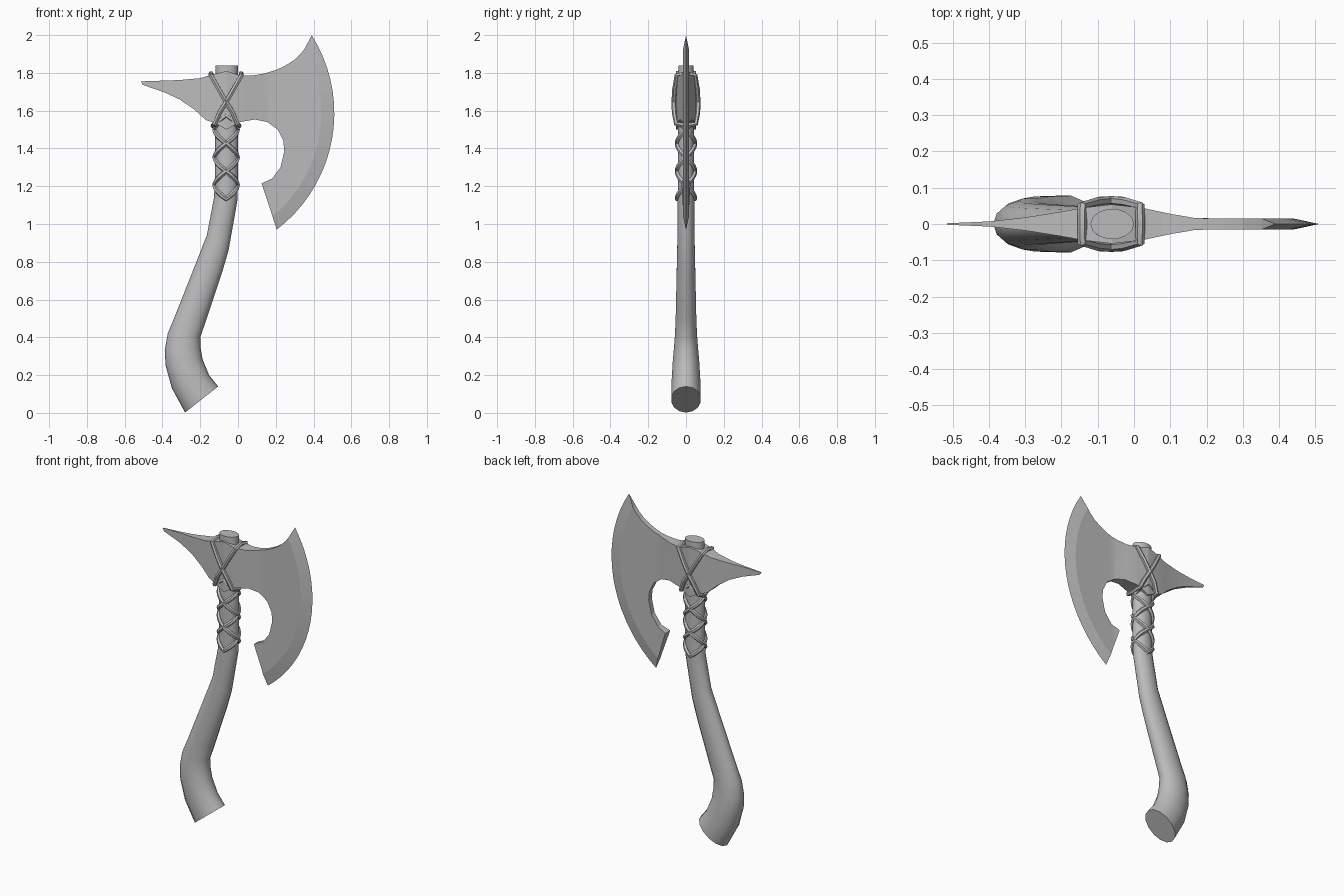
import bpy, bmesh, math
from math import sin, cos, pi, radians

cube = bpy.data.objects.get("Cube")
if cube:
    bpy.data.objects.remove(cube, do_unlink=True)

grey = bpy.data.materials.new("plain_grey")
grey.use_nodes = True
grey.diffuse_color = (0.5, 0.5, 0.5, 1)
grey.node_tree.nodes["Principled BSDF"].inputs["Base Color"].default_value = (0.5, 0.5, 0.5, 1)


def select_only(obj):
    bpy.ops.object.select_all(action='DESELECT')
    obj.select_set(True)
    bpy.context.view_layer.objects.active = obj


def finish(name, bm, angle):
    bmesh.ops.recalc_face_normals(bm, faces=bm.faces)
    mesh = bpy.data.meshes.new(name)
    bm.to_mesh(mesh)
    bm.free()
    obj = bpy.data.objects.new(name, mesh)
    bpy.context.collection.objects.link(obj)
    mesh.materials.append(grey)
    select_only(obj)
    bpy.ops.object.shade_smooth_by_angle(angle=radians(angle))


def tube(name, points, radius):
    """Closed round cord through the points."""
    curve = bpy.data.curves.new(name, 'CURVE')
    curve.dimensions = '3D'
    curve.bevel_depth = radius
    curve.bevel_resolution = 1
    spline = curve.splines.new('POLY')
    spline.points.add(len(points) - 1)
    for p, co in zip(spline.points, points):
        p.co = (*co, 1)
    spline.use_cyclic_u = True
    curve.materials.append(grey)
    obj = bpy.data.objects.new(name, curve)
    bpy.context.collection.objects.link(obj)
    select_only(obj)
    bpy.ops.object.convert(target='MESH')
    bpy.ops.object.shade_smooth_by_angle(angle=radians(50))


# Curved handle: left x, z, right x, z, half depth of each ring
RINGS = [
    (-.12, 1.84, 0, 1.84, .042), (-.122, 1.25, 0, 1.25, .044),
    (-.127, 1.14, -.004, 1.12, .045), (-.165, .94, -.05, .86, .047),
    (-.22, .8, -.085, .74, .05), (-.335, .51, -.165, .5, .056),
    (-.372, .42, -.2, .4, .06), (-.388, .33, -.198, .345, .066),
    (-.383, .25, -.188, .285, .072), (-.35, .13, -.153, .2, .078),
    (-.28, .002, -.105, .14, .08)]
SIDES = 14
bm = bmesh.new()
loops = []
for lx, lz, rx, rz, d in RINGS:
    ring = []
    for i in range(SIDES):
        a = 2 * pi * i / SIDES
        s = (1 + cos(a)) / 2
        ring.append(bm.verts.new((lx + (rx - lx) * s, d * sin(a), lz + (rz - lz) * s)))
    loops.append(ring)
for a, b in zip(loops, loops[1:]):
    for i in range(SIDES):
        j = (i + 1) % SIDES
        bm.faces.new((a[i], a[j], b[j], b[i]))
bm.faces.new(loops[0])
bm.faces.new(loops[-1])
finish("handle", bm, 40)

# Axe head: flat outline with a bevelled crescent edge
TOP = [(-.515, 1.755), (-.31, 1.762), (-.2, 1.772), (-.14, 1.79), (-.06, 1.81),
       (.01, 1.787), (.08, 1.786), (.14, 1.797), (.2, 1.815), (.25, 1.838),
       (.3, 1.87), (.335, 1.905)]
BOTTOM = [(.125, 1.215), (.18, 1.24), (.225, 1.3), (.245, 1.385), (.24, 1.44),
          (.21, 1.5), (.155, 1.54), (.09, 1.553), (.01, 1.54), (-.06, 1.5),
          (-.125, 1.535), (-.17, 1.55), (-.23, 1.605), (-.31, 1.66),
          (-.39, 1.697), (-.505, 1.737)]
THICKNESS = [(-.515, .002), (-.4, .007), (-.3, .018), (-.2, .034), (-.14, .045),
             (-.06, .054), (.02, .045), (.1, .028), (.17, .016), (.3, .015)]
STEPS = 18


def half_thickness(x):
    for (x0, t0), (x1, t1) in zip(THICKNESS, THICKNESS[1:]):
        if x <= x1:
            return t0 + (t1 - t0) * max(0, x - x0) / (x1 - x0)
    return THICKNESS[-1][1]


def arc(radius, start, end):
    angles = [radians(start + (end - start) * i / STEPS) for i in range(STEPS + 1)]
    return [(-.264 + radius * cos(a), 1.586 + radius * sin(a)) for a in angles]


flat = bmesh.new()


def add_points(pts):
    return [flat.verts.new((x, 0, z)) for x, z in pts]


inner = add_points(arc(.705, 29, -50.7))
outer = add_points(arc(.774, 32.3, -52.7))
flat.faces.new(add_points(TOP) + inner + add_points(BOTTOM))
for i in range(STEPS):
    flat.faces.new((inner[i], outer[i], outer[i + 1], inner[i + 1]))
edge_verts = set(outer)
for x, _ in THICKNESS[1:-1]:
    bmesh.ops.bisect_plane(flat, geom=flat.verts[:] + flat.edges[:] + flat.faces[:],
                           dist=1e-5, plane_co=(x, 0, 0), plane_no=(1, 0, 0))

# Give the outline its two sides and the wall between them
bm = bmesh.new()
front, back = {}, {}
for v in flat.verts:
    t = 0 if v in edge_verts else half_thickness(v.co.x)
    front[v] = bm.verts.new((v.co.x, -t, v.co.z))
    back[v] = bm.verts.new((v.co.x, t, v.co.z))
for f in flat.faces:
    bm.faces.new([front[v] for v in f.verts])
    bm.faces.new([back[v] for v in reversed(f.verts)])
for e in flat.edges:
    if len(e.link_faces) == 1:
        a, b = e.verts
        bm.faces.new((front[a], front[b], back[b], back[a]))
flat.free()
bmesh.ops.remove_doubles(bm, verts=bm.verts, dist=1e-4)
finish("axe_head", bm, 10)

# Crossed straps that hold the head
MID = -.063
for name, side in (("head_strap_a", 1), ("head_strap_b", -1)):
    half = [(MID - side * .08, -.05, 1.785), (MID - side * .04, -.06, 1.715),
            (MID, -.064, 1.645), (MID + side * .035, -.062, 1.59),
            (MID + side * .06, -.052, 1.53)]
    path = half + [(MID + side * .07, 0, 1.52)]
    path += [(x, -y, z) for x, y, z in reversed(half)]
    path += [(MID - side * .08, 0, 1.797)]
    tube(name, path, .013)

# Diamond lacing below the head: zigzag rings in mirrored pairs
for k in range(3):
    for label, direction in (("upper", 1), ("lower", -1)):
        path = []
        for i in range(24):
            a = 2 * pi * i / 24
            wave = abs((a / (pi / 2)) % 2 - 1)      # 0 at front and back, 1 at the sides
            z = 1.5 - .147 * k + direction * .073 * (1 - wave)
            path.append((MID + .06 * cos(a), .046 * sin(a), z))
        tube(f"grip_lacing_{label}_{k + 1}", path, .013)
